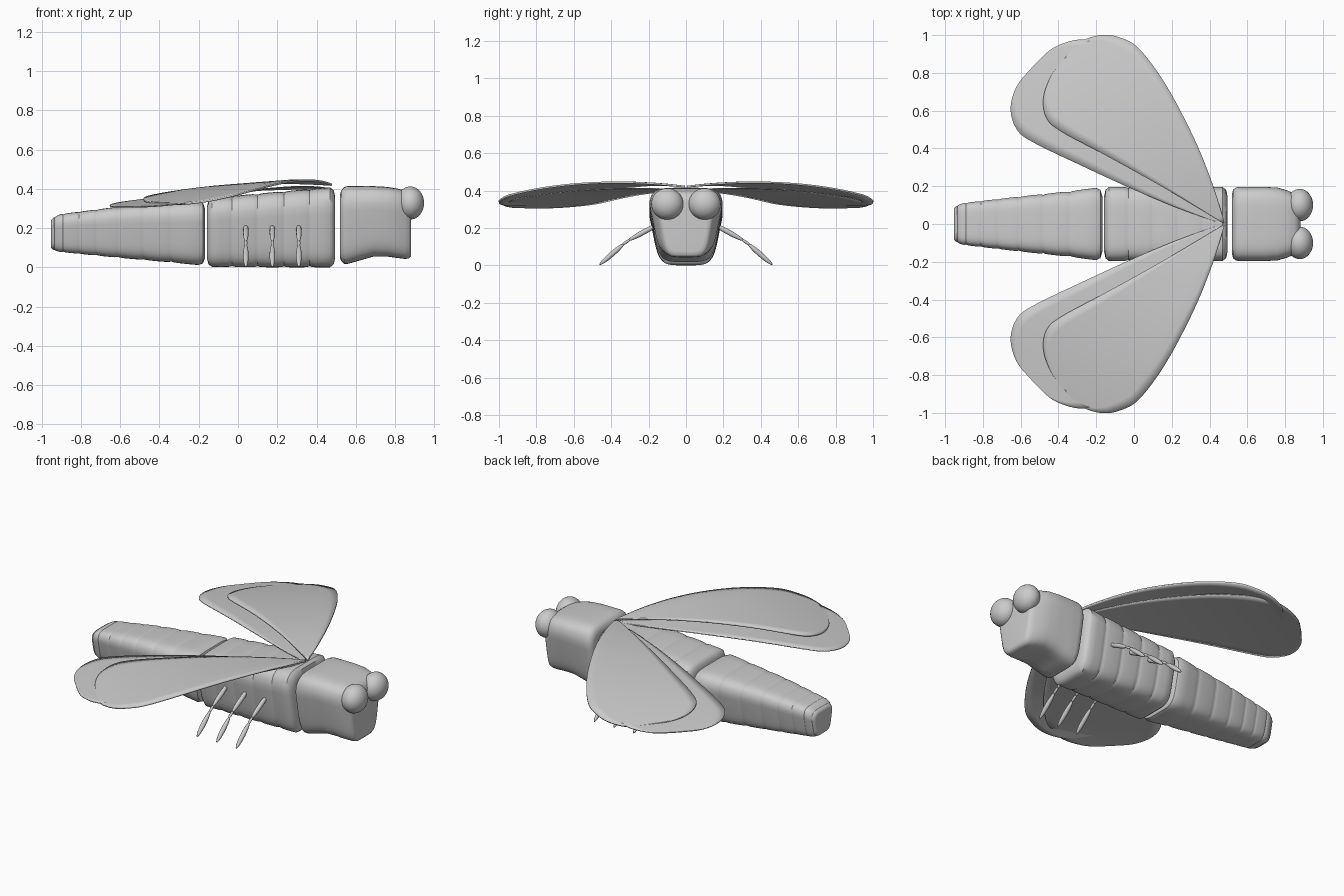
import bpy, bmesh, math
from mathutils import Vector, Matrix

if "Cube" in bpy.data.objects:
    bpy.data.objects.remove(bpy.data.objects["Cube"])


def finish(bm, name, angle=40, mirror=False):
    bmesh.ops.recalc_face_normals(bm, faces=bm.faces)
    me = bpy.data.meshes.new(name)
    bm.to_mesh(me)
    bm.free()
    me.polygons.foreach_set("use_smooth", [True] * len(me.polygons))
    me.set_sharp_from_angle(angle=math.radians(angle))
    ob = bpy.data.objects.new(name, me)
    bpy.context.collection.objects.link(ob)
    if mirror:
        ob.modifiers.new("Mirror", "MIRROR").use_axis = (False, True, False)
        ob.modifiers["Mirror"].use_mirror_merge = False
    return ob


def lerp_table(table, x):
    for a, b in zip(table, table[1:]):
        if x <= b[0]:
            t = max(0, (x - a[0]) / (b[0] - a[0]))
            return [p + (q - p) * t for p, q in zip(a[1:], b[1:])]
    return table[-1][1:]


# Body loft: rings are (x, half width, bottom z, top z, scale); section is a rounded trapezoid
def loft(name, rings, taper=0.72, n=48, power=0.4):
    bm = bmesh.new()
    loops = []
    for x, w, z0, z1, s in rings:
        loop = []
        for i in range(n):
            a = 2 * math.pi * (i + 0.5) / n
            c, d = math.cos(a), math.sin(a)
            u = math.copysign(abs(c) ** power, c)
            v = math.copysign(abs(d) ** power, d)
            side = taper + (1 - taper) * min(1, (v + 1) / 1.5)
            z = (z0 + z1) / 2 + v * (z1 - z0) / 2 * s
            loop.append(bm.verts.new((x, u * w * side * s, z)))
        loops.append(loop)
    for a, b in zip(loops, loops[1:]):
        for i in range(n):
            j = (i + 1) % n
            bm.faces.new((a[i], a[j], b[j], b[i]))
    bm.faces.new(loops[0])
    bm.faces.new(loops[-1])
    return finish(bm, name)


# Segmented body: padded rings between the cut positions, rounded at both ends
def segmented(name, cuts, table, groove, start, end):
    rings = []
    for k, (a, b) in enumerate(zip(cuts, cuts[1:])):
        for t in (0, 0.06, 0.2, 0.5, 0.8, 0.94, 1):
            if t == 0 and k:
                continue
            x = a + (b - a) * t
            s = 1 - groove * abs(2 * t - 1) ** 5
            rings.append((x, *lerp_table(table, x), s))
    lo, hi = cuts[0], cuts[-1]
    out = []
    for x, w, z0, z1, s in rings:
        for edge, r in ((lo, start), (hi, end)):
            d = min(1, abs(x - edge) / r)
            s *= 1 - 0.22 * (1 - math.sqrt(1 - (1 - d) ** 2))
        out.append((x, w, z0, z1, s))
    return loft(name, out)


segmented("abdomen", [-0.953, -0.935, -0.89, -0.81, -0.72, -0.61, -0.48, -0.34, -0.168],
          [(-0.953, 0.10, 0.085, 0.255), (-0.9, 0.112, 0.078, 0.272), (-0.62, 0.145, 0.05, 0.308),
           (-0.34, 0.175, 0.025, 0.33), (-0.168, 0.198, 0.008, 0.34)], 0.03, 0.05, 0.03)
segmented("thorax", [-0.158, -0.03, 0.10, 0.235, 0.365, 0.495],
          [(-0.158, 0.198, 0.002, 0.352), (0.2, 0.198, 0, 0.385), (0.495, 0.198, 0, 0.41)],
          0.03, 0.025, 0.025)

# Head
loft("head", [(0.52, 0.195, 0.02, 0.40, 0.85), (0.525, 0.197, 0.02, 0.405, 0.93),
              (0.54, 0.198, 0.015, 0.412, 0.985), (0.56, 0.198, 0.018, 0.415, 1),
              (0.62, 0.198, 0.035, 0.415, 1), (0.69, 0.198, 0.055, 0.414, 1),
              (0.76, 0.194, 0.055, 0.41, 1), (0.81, 0.18, 0.048, 0.402, 1),
              (0.85, 0.162, 0.043, 0.392, 1), (0.87, 0.153, 0.043, 0.38, 0.985),
              (0.88, 0.147, 0.045, 0.365, 0.93), (0.882, 0.14, 0.05, 0.36, 0.85)])

# Eyes
bm = bmesh.new()
bmesh.ops.create_uvsphere(bm, u_segments=32, v_segments=20, radius=1,
                          matrix=Matrix.Translation((0.877, 0.1, 0.328)) @ Matrix.Diagonal((0.071, 0.086, 0.084, 1)))
finish(bm, "eyes", 180, True)

# Legs: strings of spindle beads
for name, x in (("front_legs", 0.31), ("middle_legs", 0.175), ("hind_legs", 0.04)):
    bm = bmesh.new()
    for a, b, r in (((0.14, 0.225), (0.31, 0.132), 0.014), ((0.295, 0.14), (0.345, 0.108), 0.008),
                    ((0.33, 0.117), (0.462, 0.003), 0.014)):
        p, q = Vector((x, *a)), Vector((x, *b))
        rot = (q - p).to_track_quat('Z', 'Y').to_matrix().to_4x4()
        m = Matrix.Translation((p + q) / 2) @ rot @ Matrix.Diagonal((r, r, (q - p).length / 2, 1))
        bmesh.ops.create_uvsphere(bm, u_segments=12, v_segments=10, radius=1, matrix=m)
    finish(bm, name, 180, True)


# Smooth curve through outline points
def spline(pts, steps=6):
    p = [Vector(v) for v in pts]
    p = [2 * p[0] - p[1]] + p + [2 * p[-1] - p[-2]]
    out = []
    for i in range(1, len(p) - 2):
        a, b, c, d = p[i - 1:i + 3]
        for k in range(steps):
            t = k / steps
            out.append(0.5 * (2 * b + (c - a) * t + (2 * a - 5 * b + 4 * c - d) * t * t
                              + (3 * b - a - 3 * c + d) * t ** 3))
    return out + [p[-2]]


# Wings: sheet between leading and trailing edge, arched along its length
def wing(name, lead, trail, arch, thick):
    bm = bmesh.new()
    rows = []
    for a, b in zip(spline(lead), spline(trail)):
        row = []
        for k in range(13):
            q = a.lerp(b, k / 12)
            x, y = q.x - 0.475, q.y
            s = -0.443 * x + 0.897 * y
            d = max(0, -0.897 * x - 0.443 * y)
            row.append(bm.verts.new((q.x, q.y, arch[0] + arch[1] * s - arch[2] * s * s - 0.07 * d)))
        rows.append(row)
    for r0, r1 in zip(rows, rows[1:]):
        for k in range(12):
            bm.faces.new((r0[k], r0[k + 1], r1[k + 1], r1[k]))
    bmesh.ops.remove_doubles(bm, verts=bm.verts, dist=0.0005)
    ob = finish(bm, name, 60, True)
    sol = ob.modifiers.new("Thickness", "SOLIDIFY")
    sol.thickness, sol.offset = thick, 0


wing("fore_wings",
     [(0.478, 0.01), (0.42, 0.20), (0.32, 0.45), (0.17, 0.735), (0.03, 0.925),
      (-0.07, 0.985), (-0.17, 1.0), (-0.28, 0.965), (-0.36, 0.885)],
     [(0.473, 0.005), (0.24, 0.145), (0.02, 0.27), (-0.19, 0.385), (-0.38, 0.487),
      (-0.46, 0.555), (-0.48, 0.66), (-0.44, 0.78), (-0.36, 0.885)], (0.42, 0.12, 0.155), 0.01)
wing("hind_wings",
     [(0.462, 0.01), (0.38, 0.19), (0.25, 0.43), (0.06, 0.72), (-0.08, 0.88),
      (-0.19, 0.955), (-0.30, 0.975), (-0.43, 0.93), (-0.53, 0.84)],
     [(0.455, 0.005), (0.23, 0.085), (-0.02, 0.19), (-0.27, 0.305), (-0.53, 0.43),
      (-0.62, 0.50), (-0.653, 0.61), (-0.62, 0.73), (-0.53, 0.84)], (0.402, 0.06, 0.09), 0.006)
